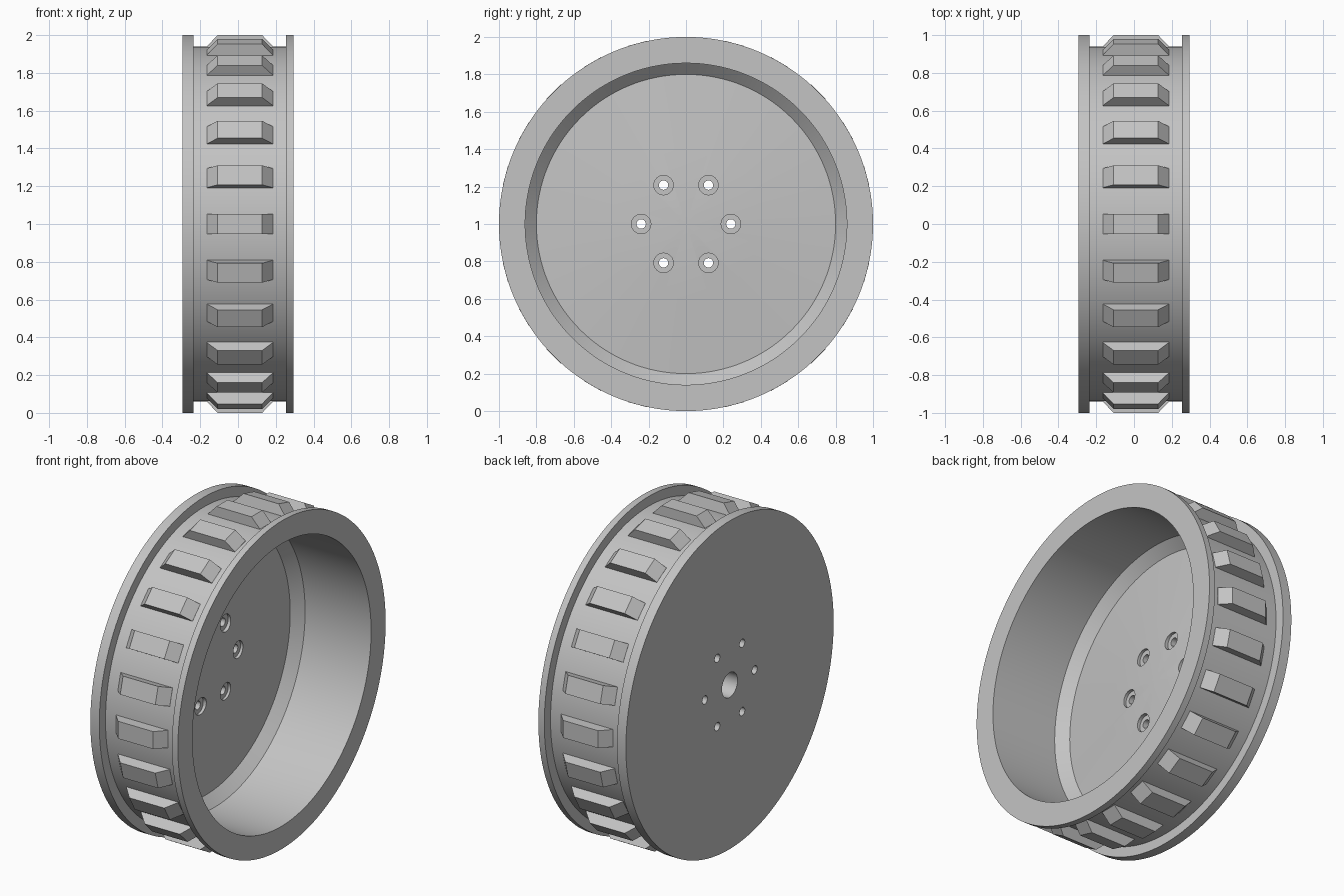
import bpy
import bmesh
from math import cos, sin, pi, radians
from mathutils import Matrix, Vector

cube = bpy.data.objects.get("Cube")
if cube:
    bpy.data.objects.remove(cube, do_unlink=True)

CENTRE = Vector((0, 0, 1))
SEGMENTS = 144

grey = bpy.data.materials.new("plain grey")
grey.use_nodes = True
colour = (0.55, 0.55, 0.55, 1)
grey.diffuse_color = colour
grey.node_tree.nodes["Principled BSDF"].inputs["Base Color"].default_value = colour


def make_object(name, bm):
    bmesh.ops.recalc_face_normals(bm, faces=bm.faces)
    mesh = bpy.data.meshes.new(name)
    bm.to_mesh(mesh)
    bm.free()
    mesh.materials.append(grey)
    obj = bpy.data.objects.new(name, mesh)
    bpy.context.collection.objects.link(obj)
    return obj


def lathe(name, profile):
    """Spin (x, radius) points about the wheel axis."""
    bm = bmesh.new()
    verts = [bm.verts.new((x, 0, 1 + r)) for x, r in profile]
    edges = [bm.edges.new(pair) for pair in zip(verts, verts[1:])]
    bmesh.ops.spin(bm, geom=verts + edges, cent=CENTRE, axis=(1, 0, 0),
                   angle=2 * pi, steps=SEGMENTS)
    bmesh.ops.remove_doubles(bm, verts=bm.verts, dist=0.0001)
    return make_object(name, bm)


def add_rod(bm, y, z, radius, x0, x1):
    place = Matrix.Translation(((x0 + x1) / 2, y, z)) @ Matrix.Rotation(pi / 2, 4, "Y")
    bmesh.ops.create_cone(bm, cap_ends=True, segments=32, radius1=radius,
                          radius2=radius, depth=x1 - x0, matrix=place)


# Wheel body: blind axle bore, back face, flanges, drum, lip and shallow cone floor
wheel = lathe("wheel_body", [
    (-0.195, 0), (-0.195, 0.075), (-0.295, 0.075), (-0.295, 0.4), (-0.295, 1),
    (-0.235, 1), (-0.235, 0.94), (0.255, 0.94), (0.255, 1), (0.295, 1),
    (0.295, 0.86), (-0.15, 0.86), (-0.208, 0.8), (-0.179, 0.4), (-0.15, 0)])

# Six bolt holes with counterbores
for label, radius, x0, x1 in (("counterbore", 0.052, -0.187, 0), ("bolt_hole", 0.025, -0.4, 0)):
    bm = bmesh.new()
    for i in range(6):
        a = i * pi / 3
        add_rod(bm, 0.24 * cos(a), 1 + 0.24 * sin(a), radius, x0, x1)
    cutter = make_object(label + "_cutter", bm)
    cutter.hide_render = True
    cut = wheel.modifiers.new(label, "BOOLEAN")
    cut.operation = "DIFFERENCE"
    cut.solver = "EXACT"
    cut.object = cutter
    bpy.context.view_layer.objects.active = wheel
    bpy.ops.object.modifier_apply(modifier=cut.name)
    bpy.data.objects.remove(cutter, do_unlink=True)

bpy.ops.object.select_all(action="DESELECT")
wheel.select_set(True)
bpy.context.view_layer.objects.active = wheel
bpy.ops.object.shade_smooth_by_angle(angle=radians(30))

# Tread blocks with sloped ends, sunk slightly into the drum
bm = bmesh.new()
section = [(-0.165, 0.92), (0.185, 0.92), (0.185, 0.94),
           (0.128, 1), (-0.108, 1), (-0.165, 0.94)]
for i in range(24):
    turn = Matrix.Translation(CENTRE) @ Matrix.Rotation(i * pi / 12, 4, "X")
    face = bm.faces.new([bm.verts.new(turn @ Vector((x, -0.053, r))) for x, r in section])
    side = turn.to_3x3() @ Vector((0, 0.106, 0))
    grown = bmesh.ops.extrude_face_region(bm, geom=[face], use_keep_orig=True)["geom"]
    bmesh.ops.translate(bm, vec=side,
                        verts=[v for v in grown if isinstance(v, bmesh.types.BMVert)])
make_object("tread_blocks", bm)
